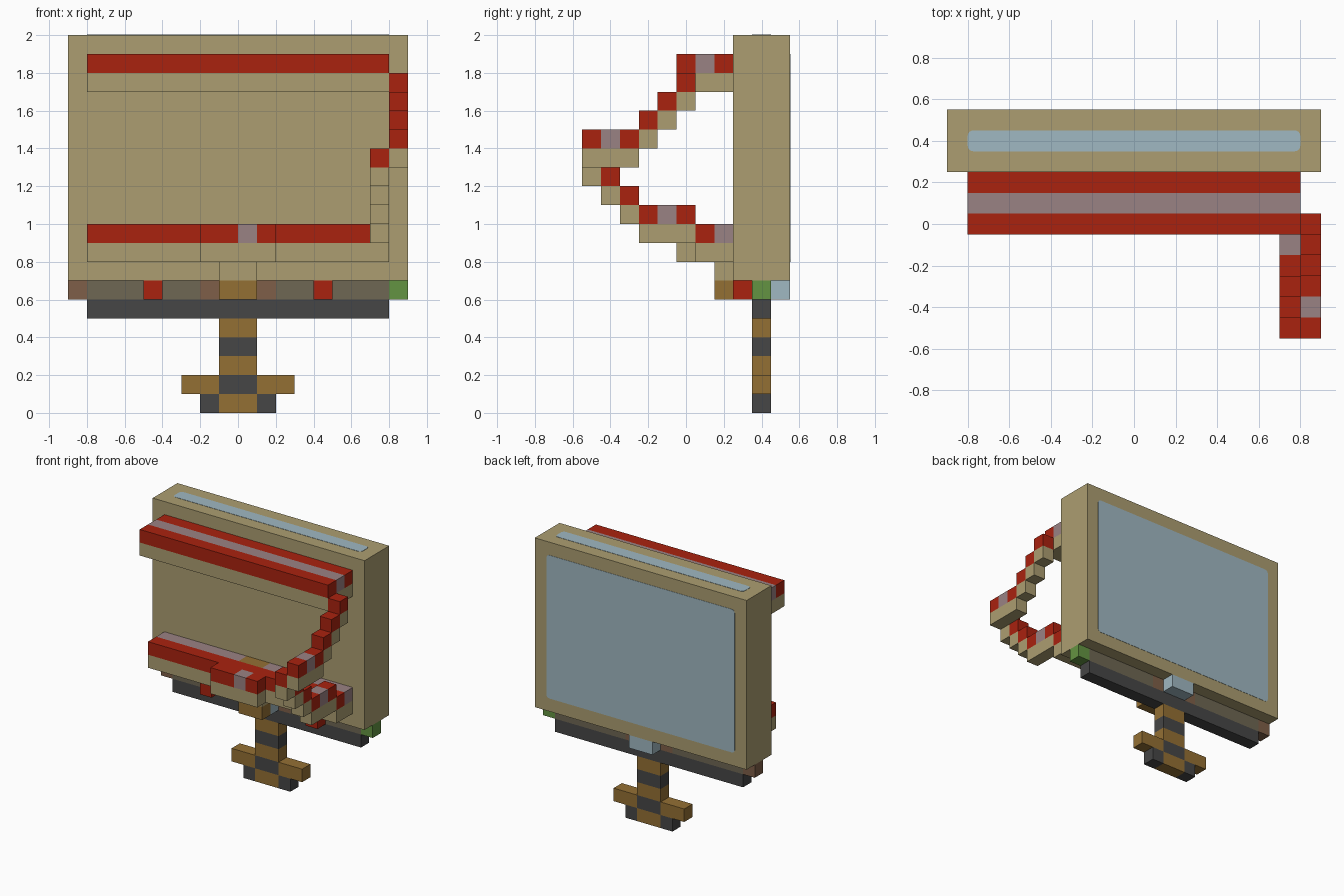
import bpy
import bmesh
from mathutils import Vector

if "Cube" in bpy.data.objects:
    bpy.data.objects.remove(bpy.data.objects["Cube"])

UNIT = 0.1      # size of one block
DEPTH = -0.55   # y of the frontmost block row


def material(name, *srgb):
    color = [(c / 255 / 12.92) if c < 11 else ((c / 255 + 0.055) / 1.055) ** 2.4 for c in srgb] + [1]
    mat = bpy.data.materials.new(name)
    mat.use_nodes = True
    mat.diffuse_color = color
    bsdf = mat.node_tree.nodes["Principled BSDF"]
    bsdf.inputs["Base Color"].default_value = color
    bsdf.inputs["Roughness"].default_value = 0.9
    return mat


tan = material("tan", 172, 158, 113)
red = material("red", 170, 34, 15)
mauve = material("mauve", 154, 130, 131)
dark = material("dark_grey", 70, 70, 70)
gold = material("ochre", 148, 112, 52)
brown = material("brown", 126, 95, 72)
olive = material("olive_grey", 110, 103, 83)
green = material("green", 100, 148, 66)
blue = material("pale_blue", 160, 184, 194)


def block(name, mat, x, y, z, bevel=0):
    """Box between grid limits x, y and z, given in block units."""
    lo = Vector((x[0], y[0], z[0])) * UNIT
    hi = Vector((x[1], y[1], z[1])) * UNIT
    bm = bmesh.new()
    bmesh.ops.create_cube(bm, size=1)
    for v in bm.verts:
        v.co = Vector((v.co[i] + 0.5) * (hi[i] - lo[i]) + lo[i] for i in range(3))
        v.co.y += DEPTH
    if bevel:
        # round only the short edges running through the plate
        short = min(e.calc_length() for e in bm.edges)
        edges = [e for e in bm.edges if e.calc_length() < short * 1.01]
        bmesh.ops.bevel(bm, geom=edges, offset=bevel, segments=4, profile=0.5, affect='EDGES')
    mesh = bpy.data.meshes.new(name)
    bm.to_mesh(mesh)
    bm.free()
    mesh.materials.append(mat)
    obj = bpy.data.objects.new(name, mesh)
    bpy.context.collection.objects.link(obj)
    return obj


def cell(n):
    return (n, n + 1)


# Main panel with thin glass plates on its back and top
block("panel", tan, (-9, 9), (8, 11), (7, 20))
block("back_glass", blue, (-8, 8), (10.98, 11.02), (8, 19), 0.025)
block("top_glass", blue, (-8, 8), (9, 10), (19.98, 20.02), 0.025)

# Upper rail
block("upper_rail_base", tan, (-8, 8), (5, 8), (17, 18))
for row, mat in zip(range(5, 8), (red, mauve, red)):
    block("upper_rail_strip", mat, (-8, 8), cell(row), (18, 19))

# Lower rail with a stepped centre
block("lower_rail_base", tan, (-8, 8), (6, 8), (8, 9))
block("lower_rail_front_strip", red, (-8, 8), (6, 7), (9, 10))
block("lower_rail_centre", gold, (-1, 1), (7, 8), (9, 10))
for x in ((-8, -1), (1, 8)):
    block("lower_rail_back_strip", mauve, x, (7, 8), (9, 10))
block("centre_step_base", tan, (-2, 2), (5, 6), (8, 9))
for x, mat in (((-2, 0), red), ((0, 1), mauve), ((1, 2), red)):
    block("centre_step_top", mat, x, (5, 6), (9, 10))
block("centre_post", tan, (-1, 1), (7, 8), (7, 8))
block("centre_post_foot", gold, (-1, 1), (7, 8), (6, 7))


# Stepped arm, one staircase down and forward, one down and back
def arm(name, column, top, start, step, flat):
    for i in range(3):
        block(name + "_step", red, cell(column), cell(start + step * i), cell(top - i))
        block(name + "_under", tan, cell(column), cell(start + step * i), cell(top - i - 1))
    for i, mat in enumerate((red, mauve, red)):
        block(name + "_landing", mat, cell(column), cell(flat + i), cell(top - 3))
    block(name + "_landing_base", tan, cell(column), (flat, flat + 3), cell(top - 4))


arm("upper_arm", 8, 17, 5, -1, 0)
arm("lower_arm", 7, 13, 0, 1, 3)

# Strip below the panel
strip = [(-9, -8, brown), (-8, -2, olive), (-2, -1, brown), (1, 2, brown), (2, 8, olive), (8, 9, green)]
for x0, x1, mat in strip:
    block("under_strip", mat, (x0, x1), (9, 10), (6, 7))
block("under_glass", blue, (-1, 1), (8, 11), (6, 7))
for x in (-5, 4):
    block("red_stud", red, cell(x), (8, 9), (6, 7))

# Bar, striped stem and cross-shaped foot
block("bar", dark, (-8, 8), (9, 10), (5, 6))
for level in range(5):
    block("stem_band", dark if level % 2 else gold, (-1, 1), (9, 10), cell(level))
for side in (-1, 1):
    block("foot_wing", gold, sorted((side, side * 3)), (9, 10), (1, 2))
    block("foot_tip", dark, sorted((side, side * 2)), (9, 10), (0, 1))
